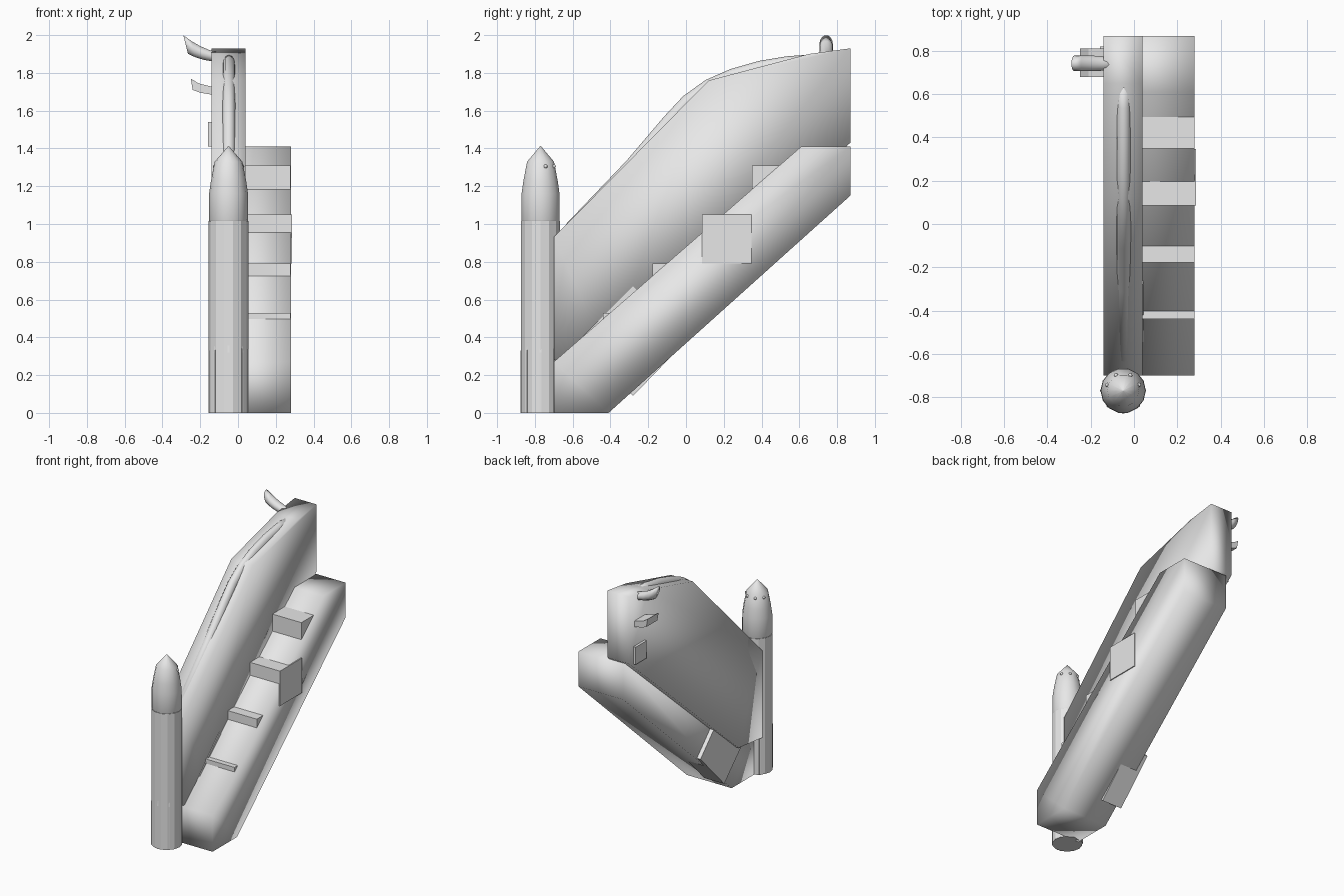
import bpy, bmesh
from math import cos, sin, pi, radians
from mathutils import Vector

old = bpy.data.objects.get("Cube")
if old:
    bpy.data.objects.remove(old, do_unlink=True)

grey = bpy.data.materials.new("light_grey")
grey.use_nodes = True
colour = (0.8, 0.8, 0.8, 1)
grey.diffuse_color = colour
grey.node_tree.nodes["Principled BSDF"].inputs["Base Color"].default_value = colour


def finish(name, bm, smooth):
    bmesh.ops.recalc_face_normals(bm, faces=bm.faces)
    for f in bm.faces:
        f.smooth = smooth
    mesh = bpy.data.meshes.new(name)
    bm.to_mesh(mesh)
    bm.free()
    mesh.materials.append(grey)
    obj = bpy.data.objects.new(name, mesh)
    bpy.context.scene.collection.objects.link(obj)
    return obj


def loft(name, rings, smooth=False):
    """Skin a list of equal rings of points and cap both ends."""
    bm = bmesh.new()
    rows = [[bm.verts.new(p) for p in ring] for ring in rings]
    n = len(rows[0])
    for a, b in zip(rows, rows[1:]):
        for i in range(n):
            j = (i + 1) % n
            bm.faces.new((a[i], a[j], b[j], b[i]))
    bm.faces.new(rows[0])
    bm.faces.new(rows[-1])
    return finish(name, bm, smooth)


def oval(centre, u, v, n):
    c, u, v = Vector(centre), Vector(u), Vector(v)
    return [c + u * cos(2 * pi * i / n) + v * sin(2 * pi * i / n) for i in range(n)]


def side_prism(name, profile, x0, x1, smooth=False):
    """Extrude a (y, z) profile along x."""
    return loft(name, [[(x, y, z) for y, z in profile] for x in (x0, x1)], smooth)


def box(name, x0, x1, y0, y1, z0, z1):
    return side_prism(name, [(y0, z0), (y1, z0), (y1, z1), (y0, z1)], x0, x1)


# Tall side wall and sloping stair base
side_prism("tall_wall", [(-0.70, 0.28), (-0.42, 0.31), (0.87, 1.43), (0.87, 1.93),
                         (0.65, 1.90), (0.12, 1.76), (-0.70, 0.93)], -0.14, 0.04, True)
side_prism("sloping_base", [(-0.70, 0), (-0.41, 0), (0.87, 1.15), (0.87, 1.41),
                            (0.61, 1.41), (-0.70, 0.27)], -0.09, 0.28, True)

# Steps set into the slope; the third one is slightly wider
for i in range(4):
    y, z = -0.44 + 0.263 * i, 0.27 + 0.26 * i
    box(f"step_{i + 1}", -0.05, 0.287 if i == 2 else 0.279, y, y + 0.26, z, z + 0.26)

# Tilted block through the base
side_prism("tilted_block", [(-0.28, 0.09), (0.0, 0.38), (-0.28, 0.67), (-0.57, 0.38)],
           -0.12, 0.045)

# Curved ridge along the top of the wall
ridge = [(-0.62, 1.0), (-0.3, 1.335), (-0.1, 1.57), (0, 1.677), (0.12, 1.763),
         (0.25, 1.82), (0.4, 1.863), (0.55, 1.888), (0.66, 1.896)]
loft("curved_ridge", [oval((-0.048, y, z - 0.04), (0.034, 0, 0), (0, -0.015, 0.04), 12)
                      for y, z in ridge], True)

# Column with pointed nose
CX, CY = -0.05, -0.77


def column(name, profile, n, smooth):
    return loft(name, [oval((CX, CY, z), (r, 0, 0), (0, r, 0), n) for r, z in profile], smooth)


column("column_body", [(0.105, 0), (0.105, 1.015)], 14, False)
column("column_nose", [(0.1, 1.01), (0.104, 1.02), (0.103, 1.16), (0.093, 1.23),
                       (0.073, 1.33), (0.002, 1.412)], 14, True)

# Slim fins around the foot of the column
for k in range(8):
    a = k * pi / 4 + pi / 2
    out, across = Vector((cos(a), sin(a), 0)), Vector((-sin(a), cos(a), 0)) * 0.005
    mid = Vector((CX, CY, 0))
    rings = []
    for r, z in ((0.106, 0), (0.106, 0.32), (0.1, 0.38)):
        up = Vector((0, 0, z))
        rings.append([mid + up + out * q + across * s
                      for q, s in ((0.08, -1), (r, -1), (r, 1), (0.08, 1))])
    loft(f"foot_fin_{k + 1}", rings)

# Small studs on the nose
for k, deg in enumerate((20, 65, 115, 160)):
    bm = bmesh.new()
    bmesh.ops.create_uvsphere(bm, u_segments=8, v_segments=6, radius=0.01)
    a = radians(deg)
    stud = finish(f"nose_stud_{k + 1}", bm, True)
    stud.location = (CX + 0.078 * cos(a), CY + 0.078 * sin(a), 1.305)

# Link between column and base
box("column_link", -0.09, 0.0, -0.73, -0.69, 0.02, 0.2)

# Curved horn and brackets on the outer face of the wall
horn = [(-0.08, 1.885, 0.008), (-0.1, 1.888, 0.022), (-0.14, 1.89, 0.03),
        (-0.19, 1.905, 0.037), (-0.235, 1.925, 0.044), (-0.277, 1.95, 0.05)]
loft("horn", [oval((x, 0.742, z), (0, min(r * 1.1, 0.036), 0), (-0.25 * r, 0, r), 14)
              for x, z, r in horn], True)

bracket = [(-0.12, 1.685, 1.725), (-0.14, 1.685, 1.73), (-0.2, 1.695, 1.745),
           (-0.24, 1.71, 1.77)]
loft("curved_bracket", [[(x, 0.68, lo), (x, 0.81, lo), (x - 0.01, 0.81, hi), (x - 0.01, 0.68, hi)]
                        for x, lo, hi in bracket])
box("flat_bracket", -0.158, -0.13, 0.69, 0.82, 1.41, 1.54)
